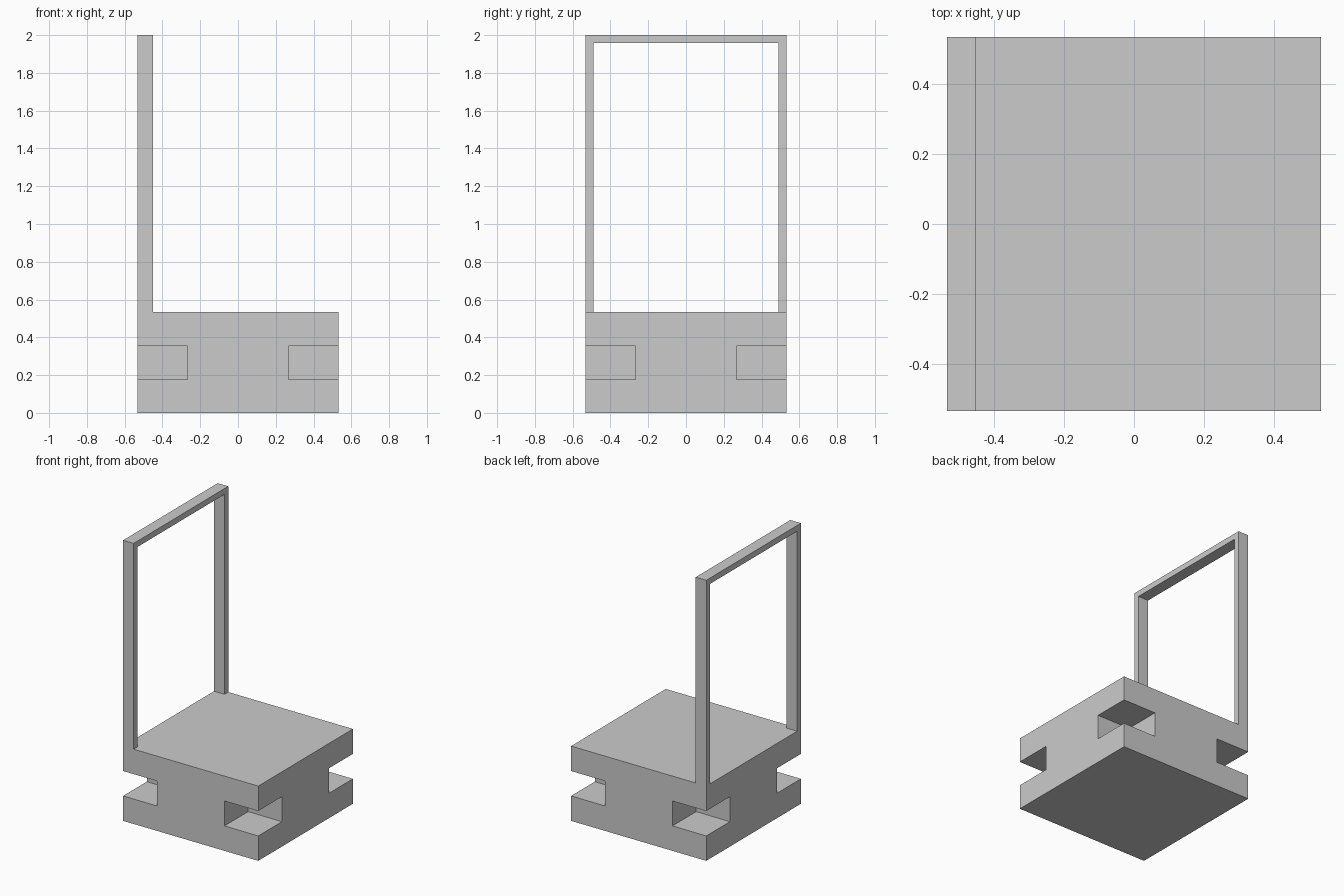
import bpy
import bmesh
from mathutils import Vector

cube = bpy.data.objects.get("Cube")
if cube:
    bpy.data.objects.remove(cube, do_unlink=True)

HALF = 0.533       # half width of the base
BASE_TOP = 0.533
TOP = 2.0
BAR = 0.042        # frame bar thickness
DEPTH = 0.083      # frame depth along x

grey = bpy.data.materials.new("light grey")
grey.use_nodes = True
colour = (0.6, 0.6, 0.6, 1)
grey.diffuse_color = colour
grey.node_tree.nodes["Principled BSDF"].inputs["Base Color"].default_value = colour


def finish(name, bm):
    bmesh.ops.recalc_face_normals(bm, faces=bm.faces)
    mesh = bpy.data.meshes.new(name)
    bm.to_mesh(mesh)
    bm.free()
    mesh.materials.append(grey)
    obj = bpy.data.objects.new(name, mesh)
    bpy.context.collection.objects.link(obj)
    return obj


def box(name, low, high):
    low, high = Vector(low), Vector(high)
    bm = bmesh.new()
    bmesh.ops.create_cube(bm, size=1)
    bmesh.ops.scale(bm, vec=high - low, verts=bm.verts)
    bmesh.ops.translate(bm, vec=(low + high) / 2, verts=bm.verts)
    return finish(name, bm)


# Square base with a notch in the middle third of each vertical corner
base = box("base", (-HALF, -HALF, 0), (HALF, HALF, BASE_TOP))
inner, outer = HALF / 2, HALF + 0.1
for sx in (-1, 1):
    for sy in (-1, 1):
        xs = sorted((sx * inner, sx * outer))
        ys = sorted((sy * inner, sy * outer))
        cutter = box("notch_cutter", (xs[0], ys[0], BASE_TOP / 3),
                     (xs[1], ys[1], BASE_TOP * 2 / 3))
        cutter.hide_render = True
        mod = base.modifiers.new("notch", 'BOOLEAN')
        mod.operation = 'DIFFERENCE'
        mod.solver = 'EXACT'
        mod.object = cutter
        bpy.context.view_layer.objects.active = base
        bpy.ops.object.modifier_apply(modifier=mod.name)
        bpy.data.objects.remove(cutter, do_unlink=True)

# Upright open frame along the left-hand edge of the seat
i = HALF - BAR
profile = [(-HALF, BASE_TOP), (-HALF, TOP), (HALF, TOP), (HALF, BASE_TOP),
           (i, BASE_TOP), (i, TOP - BAR), (-i, TOP - BAR), (-i, BASE_TOP)]
bm = bmesh.new()
face = bm.faces.new([bm.verts.new((-HALF, y, z)) for y, z in profile])
side = bmesh.ops.extrude_face_region(bm, geom=[face], use_keep_orig=True)
moved = [v for v in side["geom"] if isinstance(v, bmesh.types.BMVert)]
bmesh.ops.translate(bm, vec=(DEPTH, 0, 0), verts=moved)
finish("back_frame", bm)
